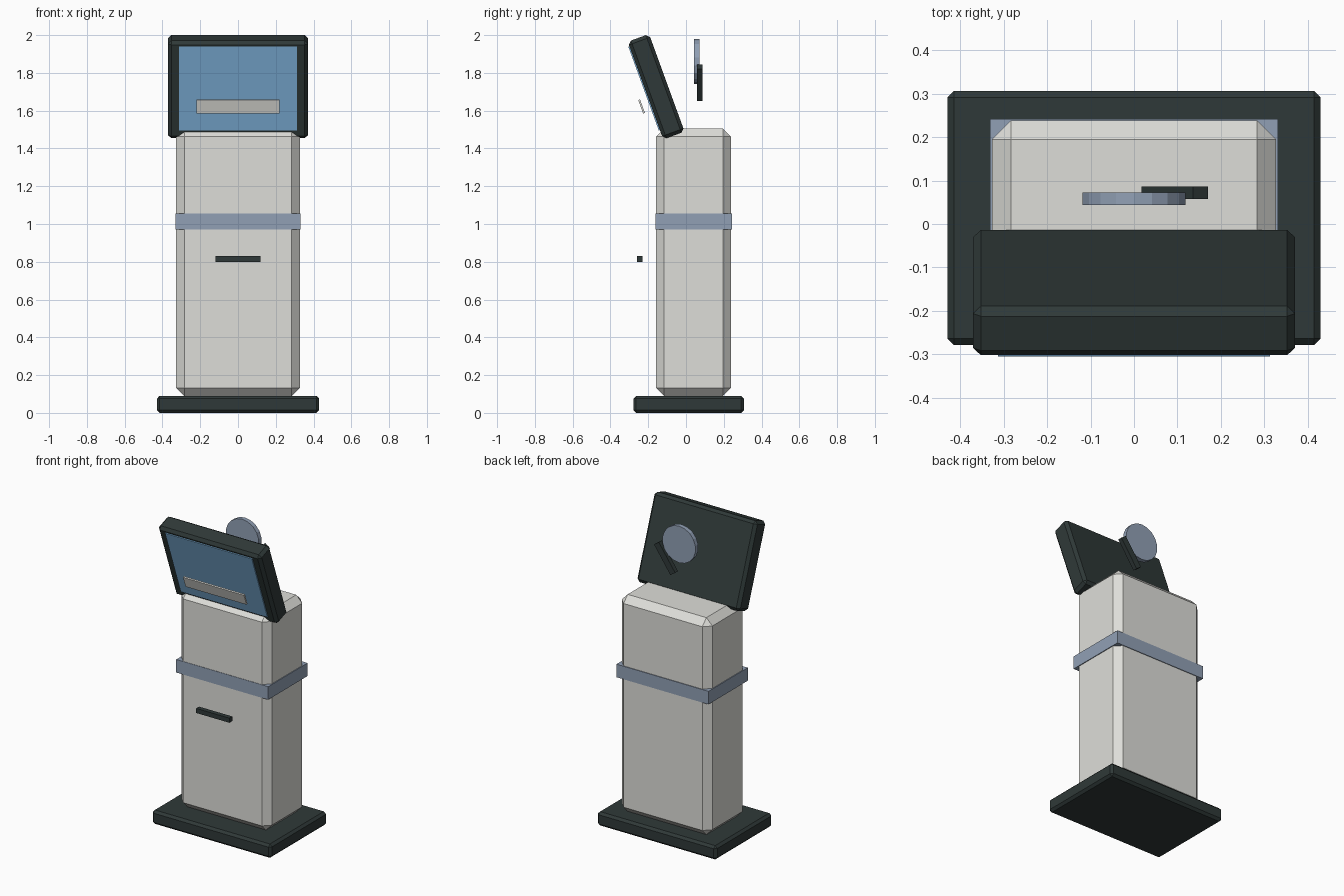
import bpy
from math import radians, sin, cos

if "Cube" in bpy.data.objects:
    bpy.data.objects.remove(bpy.data.objects["Cube"])


def material(name, rgb):
    """Flat colour from 8-bit sRGB, stored as linear."""
    m = bpy.data.materials.new(name)
    lin = [(c / 255 / 12.92) if c / 255 <= 0.04045 else ((c / 255 + 0.055) / 1.055) ** 2.4 for c in rgb]
    m.diffuse_color = (*lin, 1)
    m.use_nodes = True
    m.node_tree.nodes["Principled BSDF"].inputs["Base Color"].default_value = m.diffuse_color
    return m


SHELL = material("pale_grey", (222, 222, 217))
DARK = material("dark_charcoal", (47, 57, 56))
STEEL = material("steel_blue", (145, 160, 181))
GLASS = material("screen_blue", (131, 184, 226))


def finish(obj, name, mat, bevel=0):
    obj.name = name
    obj.data.materials.append(mat)
    if bevel:
        mod = obj.modifiers.new("chamfer", 'BEVEL')
        mod.width = bevel
        mod.segments = 1
        mod.limit_method = 'ANGLE'
    return obj


def box(name, centre, size, mat, bevel=0, rot=(0, 0, 0)):
    bpy.ops.mesh.primitive_cube_add(size=1, location=centre)
    obj = bpy.context.object
    obj.scale = size
    bpy.ops.object.transform_apply(location=False, rotation=False, scale=True)
    obj.rotation_euler = rot
    return finish(obj, name, mat, bevel)


# Plinth, cabinet and trim band
box("base", (0, 0.014, 0.045), (0.86, 0.586, 0.09), DARK, 0.015)
box("cabinet", (0, 0.039, 0.7975), (0.654, 0.398, 1.415), SHELL, 0.043)
box("trim_band", (0, 0.04, 1.0125), (0.664, 0.405, 0.085), STEEL)

# Slot bar in front of the cabinet
box("slot_bar", (0, -0.245, 0.815), (0.24, 0.03, 0.03), DARK)

# Display leaning forward
TILT = radians(20)
HEAD = (0, -0.158, 1.727)


def on_head(ly, lz):
    """Point given in the tilted display's own frame."""
    return (0, HEAD[1] + ly * cos(TILT) - lz * sin(TILT), HEAD[2] + ly * sin(TILT) + lz * cos(TILT))


box("display_housing", HEAD, (0.742, 0.12, 0.55), DARK, 0.018, (TILT, 0, 0))
box("screen", on_head(-0.0615, 0.013), (0.626, 0.009, 0.472), GLASS, 0, (TILT, 0, 0))
box("screen_bar", (0, -0.235, 1.622), (0.44, 0.01, 0.076), SHELL, 0, (TILT, 0, 0))

# Disc and slanted handle behind the display
bpy.ops.mesh.primitive_cylinder_add(vertices=18, radius=0.12, depth=0.029,
                                    location=(0, 0.058, 1.86), rotation=(radians(90), 0, 0))
finish(bpy.context.object, "rear_disc", STEEL)
box("rear_handle", (0.094, 0.072, 1.7475), (0.042, 0.029, 0.206), DARK, 0, (0, radians(35), 0))
